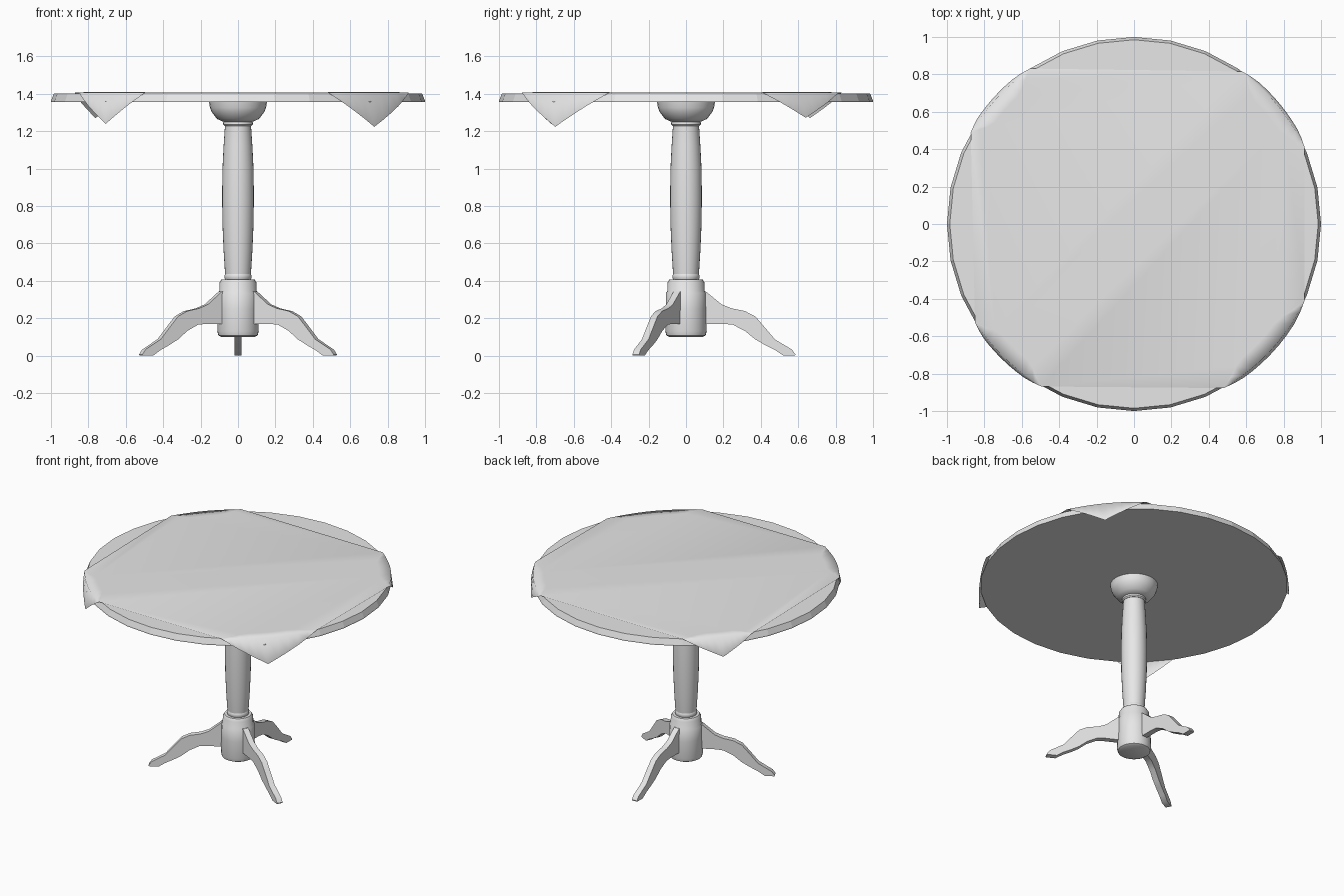
import bpy, bmesh, math
from math import cos, sin, radians

if "Cube" in bpy.data.objects:
    bpy.data.objects.remove(bpy.data.objects["Cube"])

grey = bpy.data.materials.new("plain grey")
grey.diffuse_color = (0.8, 0.8, 0.8, 1)
grey.use_nodes = True
grey.node_tree.nodes["Principled BSDF"].inputs["Base Color"].default_value = grey.diffuse_color


def finish(bm, name, fix_normals=True, smooth_angle=None):
    if fix_normals:
        bmesh.ops.recalc_face_normals(bm, faces=bm.faces)
    me = bpy.data.meshes.new(name)
    bm.to_mesh(me)
    bm.free()
    me.materials.append(grey)
    ob = bpy.data.objects.new(name, me)
    bpy.context.collection.objects.link(ob)
    if smooth_angle:
        bpy.ops.object.select_all(action='DESELECT')
        ob.select_set(True)
        bpy.context.view_layer.objects.active = ob
        bpy.ops.object.shade_smooth_by_angle(angle=radians(smooth_angle))
    return ob


def lathe(name, profile, sides, smooth_angle=None):
    """Closed turned solid from (radius, height) points."""
    bm = bmesh.new()
    rings = [[bm.verts.new((r * cos(2 * math.pi * i / sides),
                            r * sin(2 * math.pi * i / sides), z))
              for i in range(sides)] for r, z in profile]
    for a, b in zip(rings, rings[1:]):
        for i in range(sides):
            j = (i + 1) % sides
            bm.faces.new((a[i], a[j], b[j], b[i]))
    bm.faces.new(rings[0][::-1])
    bm.faces.new(rings[-1])
    return finish(bm, name, True, smooth_angle)


# Round top with a slightly tapered rim
lathe("table_top", [(1.0, 1.355), (1.0, 1.362), (0.985, 1.40)], 32)

# Turned pedestal
lathe("hub", [(0.09, 0.10), (0.105, 0.108), (0.111, 0.13), (0.108, 0.25),
              (0.107, 0.335), (0.10, 0.345), (0.099, 0.39), (0.088, 0.408)], 28, 40)
lathe("lower_ring", [(0.066, 0.40), (0.072, 0.415), (0.073, 0.428), (0.068, 0.437)], 28, 40)
lathe("column", [(0.067, 0.42), (0.070, 0.45), (0.077, 0.56), (0.083, 0.70),
                 (0.085, 0.85), (0.083, 1.0), (0.077, 1.12), (0.070, 1.225),
                 (0.070, 1.24)], 28, 40)
lathe("upper_ring", [(0.072, 1.228), (0.079, 1.236), (0.079, 1.246), (0.073, 1.254)], 28, 40)
lathe("cup", [(0.078, 1.25), (0.112, 1.265), (0.140, 1.302), (0.150, 1.325),
              (0.155, 1.357)], 28, 40)

# Three curved legs, cut from one flat outline (distance out, height)
outline = [(0.08, 0.34), (0.107, 0.342), (0.14, 0.315), (0.19, 0.274), (0.245, 0.252),
           (0.315, 0.238), (0.37, 0.21), (0.415, 0.158), (0.475, 0.087), (0.52, 0.06),
           (0.567, 0.032), (0.585, 0.006), (0.583, 0), (0.52, 0), (0.475, 0.03),
           (0.42, 0.058), (0.37, 0.087), (0.315, 0.132), (0.25, 0.165), (0.20, 0.17),
           (0.08, 0.17)]
for label, angle in (("back", 90), ("right", -27.3), ("left", 207.3)):
    bm = bmesh.new()
    c, s = cos(radians(angle)), sin(radians(angle))
    sides = [[bm.verts.new((d * c - w * s, d * s + w * c, z)) for d, z in outline]
             for w in (-0.02, 0.02)]
    n = len(outline)
    for i in range(n):
        j = (i + 1) % n
        bm.faces.new((sides[0][i], sides[0][j], sides[1][j], sides[1][i]))
    bm.faces.new(sides[0])
    bm.faces.new(sides[1][::-1])
    finish(bm, label + "_leg", True, 35)

# Square cloth: corners fold over the rim (start, tip, end angle, tip height)
corners = [(24.1, 39.3, 54.6, 1.272), (123.8, 139.0, 150.8, 1.270),
           (211.8, 225.5, 240.3, 1.238), (298.7, 316.2, 335.9, 1.223)]
bm = bmesh.new()
flat = []
HALF = 5
for start, tip, end, low in corners:
    inner, rim, hem = [], [], []
    for k in range(2 * HALF + 1):
        t = k / HALF
        a = start + (tip - start) * t if t <= 1 else tip + (end - tip) * (t - 1)
        drop = 1 - abs(t - 1)
        c, s = cos(radians(a)), sin(radians(a))
        r = 1.0 - 0.004 * min(1, drop * 3)
        rim.append(bm.verts.new((r * c, r * s, 1.406)))
        if 0 < k < 2 * HALF:
            q = 1.0 - 0.08 * min(1, drop * 2)
            inner.append(bm.verts.new((q * c, q * s, 1.408)))
            h = 1.0 + 0.01 * min(1, drop * 3)
            hem.append(bm.verts.new((h * c, h * s, 1.406 + (low - 1.406) * drop)))
        else:
            inner.append(rim[-1])
            hem.append(rim[-1])
    for upper, lower in ((inner, rim), (rim, hem)):
        for k in range(2 * HALF):
            loop = list(dict.fromkeys((upper[k], lower[k], lower[k + 1], upper[k + 1])))
            bm.faces.new(loop)
    flat += inner
bm.faces.new(flat)
for f in bm.faces:
    f.smooth = True
cloth = finish(bm, "tablecloth", False)
